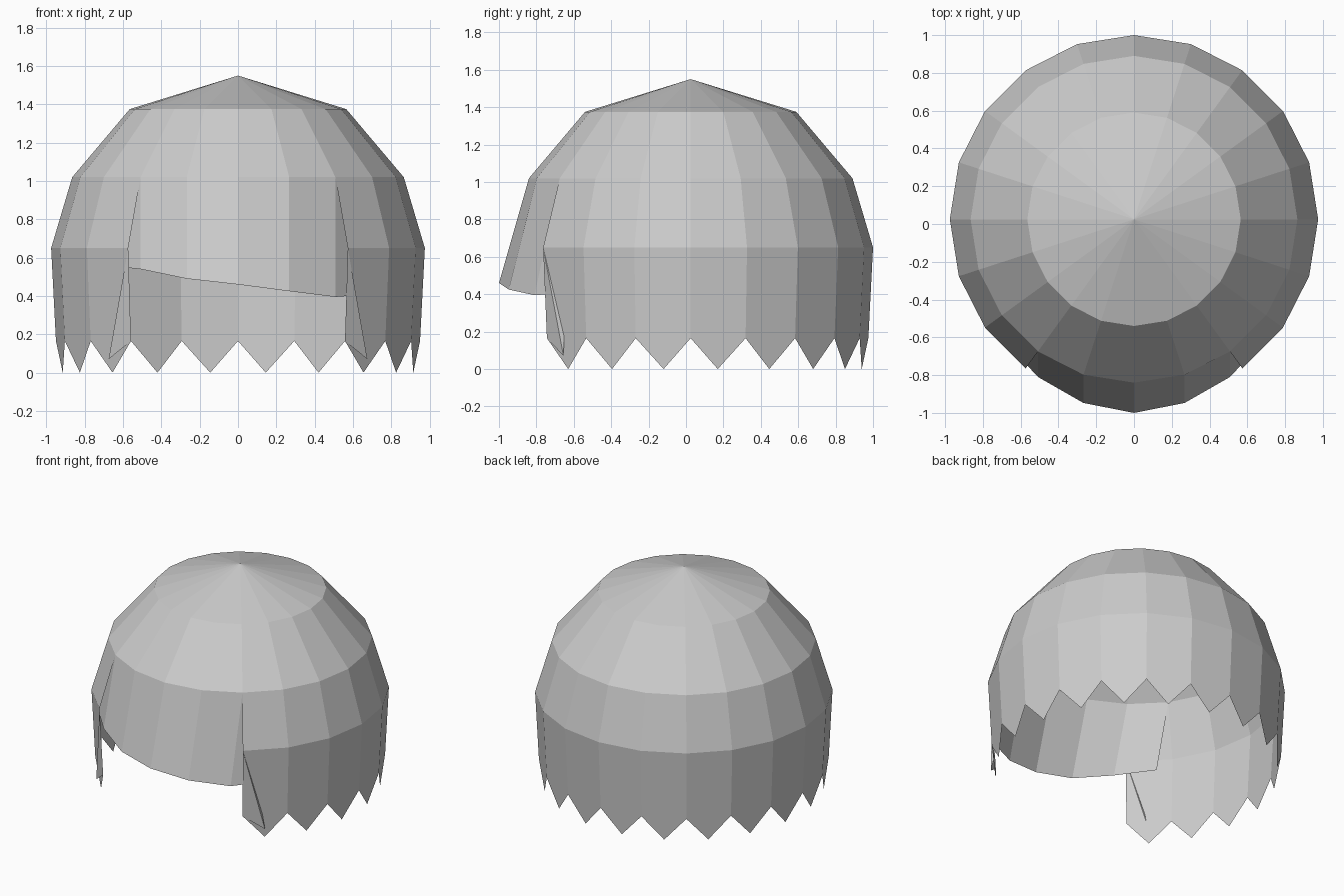
import bpy
from math import sin, cos, radians

if "Cube" in bpy.data.objects:
    bpy.data.objects.remove(bpy.data.objects["Cube"])

CY = 0.025   # dome axis offset
N = 20       # sides of the dome


def polar(r, deg, z):
    # angle measured from the front (-y), positive towards +x
    a = radians(deg)
    return (r * sin(a), CY - r * cos(a), z)


def make(name, verts, faces):
    me = bpy.data.meshes.new(name)
    me.from_pydata(verts, [], faces)
    me.update()
    ob = bpy.data.objects.new(name, me)
    bpy.context.collection.objects.link(ob)
    return ob


# Dome cap with side and back curtain, ending in pointed teeth
rings = [(0.565, 1.375), (0.865, 1.02), (0.975, 0.65), (0.95, 0.165)]
verts = [polar(r, i * 18, z) for r, z in rings for i in range(N)]
tips = len(verts)
verts += [polar(0.926, i * 18 + 9, 0.0) for i in range(N)]
apex = len(verts)
verts.append((0, CY, 1.55))
faces = []
for i in range(N):
    j = (i + 1) % N
    faces.append((apex, i, j))
    faces.append((i, N + i, N + j, j))
    if 2 <= i < N - 2:  # the front four segments are open
        faces.append((N + i, 2 * N + i, 2 * N + j, N + j))
        faces.append((2 * N + i, 3 * N + i, tips + i, 3 * N + j, 2 * N + j))
used = sorted({v for f in faces for v in f})
remap = {v: k for k, v in enumerate(used)}
make("hair_cap", [verts[v] for v in used], [[remap[v] for v in f] for f in faces])

# Slanted fringe flaring forward, its ends tucked behind the sides
bottom_z = [0.56, 0.54, 0.49, 0.46, 0.425, 0.395, 0.41]
push = [0.12, 0.135, 0.15, 0.16, 0.15, 0.135, 0.12]
top = [polar(0.865, k * 18, 1.02) for k in range(-3, 4)]
low = [(x, y - p, z) for (x, y, _), p, z in zip(top, push, bottom_z)]
make("fringe", top + low, [(k, k + 7, k + 8, k + 1) for k in range(6)])

# Thin pointed locks at the front edge of each side
for side, name in ((1, "lock_right"), (-1, "lock_left")):
    pts = [polar(0.975, 36, 0.65), polar(0.95, 36, 0.165),
           (0.675, -0.655, 0.07), (0.64, -0.65, 0.22)]
    fs = [(0, 1, 2), (0, 2, 3)]
    if side < 0:
        fs = [f[::-1] for f in fs]
    make(name, [(side * x, y, z) for x, y, z in pts], fs)
